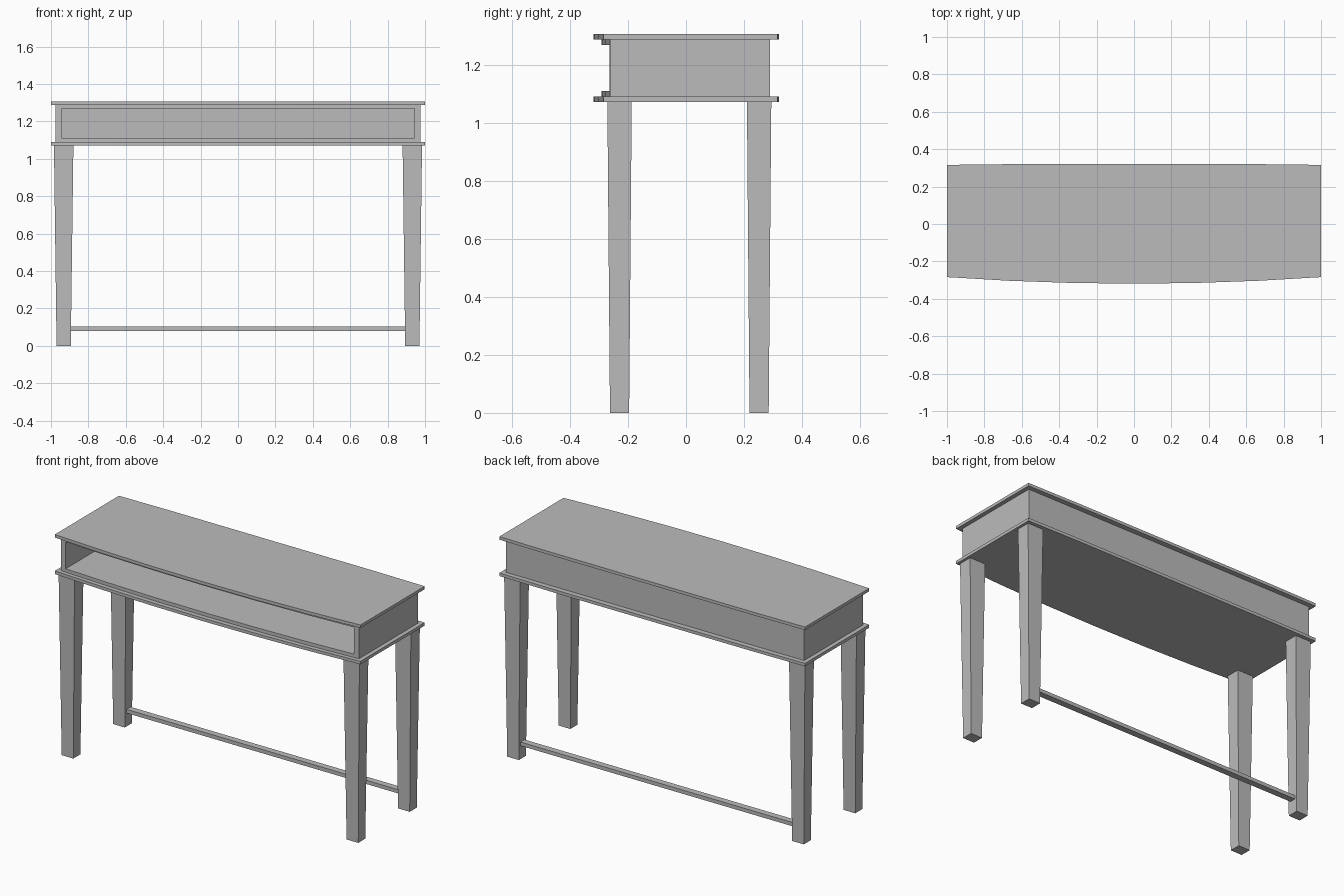
import bpy
import bmesh

cube = bpy.data.objects.get("Cube")
if cube:
    bpy.data.objects.remove(cube, do_unlink=True)

# One plain grey finish
grey = bpy.data.materials.new("plain_grey")
grey.use_nodes = True
colour = (0.5, 0.5, 0.5, 1)
grey.diffuse_color = colour
grey.node_tree.nodes["Principled BSDF"].inputs["Base Color"].default_value = colour


def loft(name, lower, upper, z0, z1):
    """Closed solid between two matching outlines (counter-clockwise)."""
    bm = bmesh.new()
    a = [bm.verts.new((x, y, z0)) for x, y in lower]
    b = [bm.verts.new((x, y, z1)) for x, y in upper]
    n = len(a)
    bm.faces.new(a[::-1])
    bm.faces.new(b)
    for i in range(n):
        j = (i + 1) % n
        bm.faces.new((a[i], a[j], b[j], b[i]))
    mesh = bpy.data.meshes.new(name)
    bm.to_mesh(mesh)
    bm.free()
    mesh.materials.append(grey)
    obj = bpy.data.objects.new(name, mesh)
    bpy.context.collection.objects.link(obj)
    return obj


def rect(x0, x1, y0, y1):
    return [(x0, y0), (x1, y0), (x1, y1), (x0, y1)]


def bowed(half, front, bow, back, swell=0.0):
    """Outline with a bowed front edge and a slightly swollen back edge."""
    steps = 6
    pts = []
    for i in range(steps + 1):
        t = 2 * i / steps - 1
        pts.append((t * half, front - bow * (1 - t * t)))
    pts.append((half, back))
    if swell:
        pts += [(0.66 * half, back + swell), (-0.66 * half, back + swell)]
    pts.append((-half, back))
    return pts


# Table top and lower shelf slab
slab = bowed(1.0, -0.284, 0.035, 0.316, 0.004)
loft("table_top", slab, slab, 1.287, 1.305)
loft("lower_slab", slab, slab, 1.072, 1.09)

# Hollow body, open at the front
outline = bowed(0.975, -0.262, 0.03, 0.289)
body = loft("body", outline, outline, 1.09, 1.287)
hole = rect(-0.943, 0.943, -0.5, 0.257)
cutter = loft("opening_cutter", hole, hole, 1.11, 1.268)
cutter.hide_render = True
cut = body.modifiers.new("opening", 'BOOLEAN')
cut.object = cutter
cut.operation = 'DIFFERENCE'
cut.solver = 'EXACT'
bpy.context.view_layer.objects.active = body
bpy.ops.object.modifier_apply(modifier=cut.name)
bpy.data.objects.remove(cutter, do_unlink=True)

# Four tapered legs
for side, sx in (("left", 1), ("right", -1)):
    for place, cy in (("front", -0.229), ("back", 0.252)):
        cx = 0.932 * sx
        foot = rect(cx - 0.038, cx + 0.038, cy - 0.033, cy + 0.033)
        head = rect(cx - 0.052, cx + 0.052, cy - 0.042, cy + 0.042)
        loft(f"{place}_{side}_leg", foot, head, 0, 1.072)

# Stretcher bar between the back legs
bar = rect(-0.895, 0.895, 0.234, 0.272)
loft("back_stretcher", bar, bar, 0.08, 0.102)
